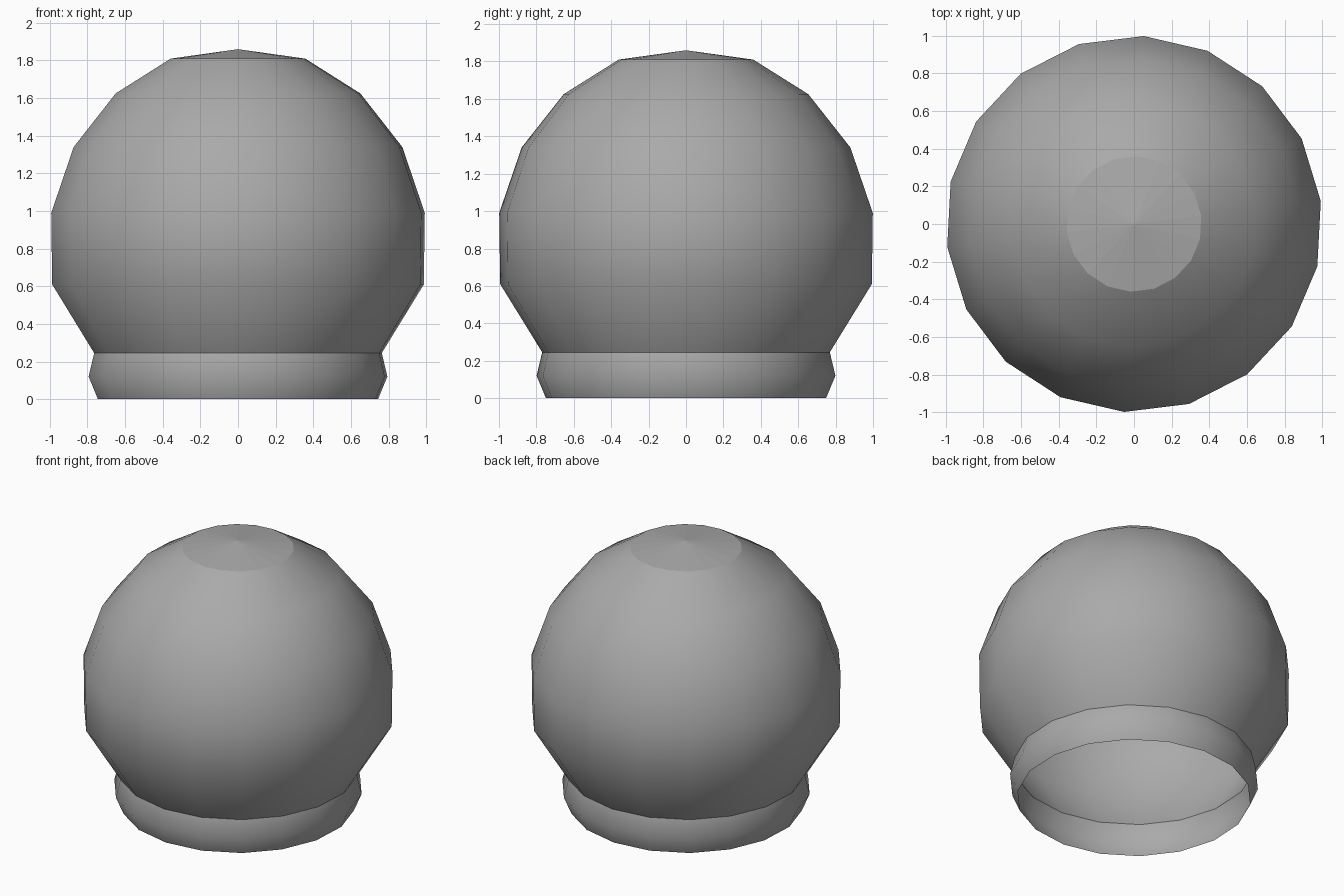
import bpy
import bmesh
import math

cube = bpy.data.objects.get("Cube")
if cube:
    bpy.data.objects.remove(cube, do_unlink=True)

SIDES = 18
TURN = math.radians(7)

grey = bpy.data.materials.new("mid_grey")
grey.use_nodes = True
colour = (0.4, 0.4, 0.4, 1)
grey.diffuse_color = colour
grey.node_tree.nodes["Principled BSDF"].inputs["Base Color"].default_value = colour


def lathe(name, profile, tip=None):
    """Revolve (radius, height) points; an optional tip closes the top with flat facets."""
    bm = bmesh.new()
    rings = []
    for r, z in profile:
        angles = [TURN + i * math.tau / SIDES for i in range(SIDES)]
        rings.append([bm.verts.new((r * math.cos(a), r * math.sin(a), z)) for a in angles])
    for low, high in zip(rings, rings[1:]):
        for i in range(SIDES):
            j = (i + 1) % SIDES
            bm.faces.new((low[i], low[j], high[j], high[i])).smooth = True
    if tip is not None:
        apex = bm.verts.new((0, 0, tip))
        top = rings[-1]
        for i in range(SIDES):
            j = (i + 1) % SIDES
            bm.faces.new((top[i], top[j], apex)).smooth = False
            bm.edges.get((top[i], top[j])).smooth = False
    mesh = bpy.data.meshes.new(name)
    bm.to_mesh(mesh)
    bm.free()
    mesh.materials.append(grey)
    obj = bpy.data.objects.new(name, mesh)
    bpy.context.collection.objects.link(obj)
    return obj


# Round dome, open underneath, with a shallow faceted crown
lathe("dome", [(0.77, 0.245), (0.995, 0.61), (1.0, 0.99), (0.88, 1.34),
               (0.655, 1.625), (0.36, 1.81)], tip=1.86)

# Bulging neck ring, open at both ends
lathe("neck_ring", [(0.75, 0), (0.80, 0.12), (0.77, 0.245)])
